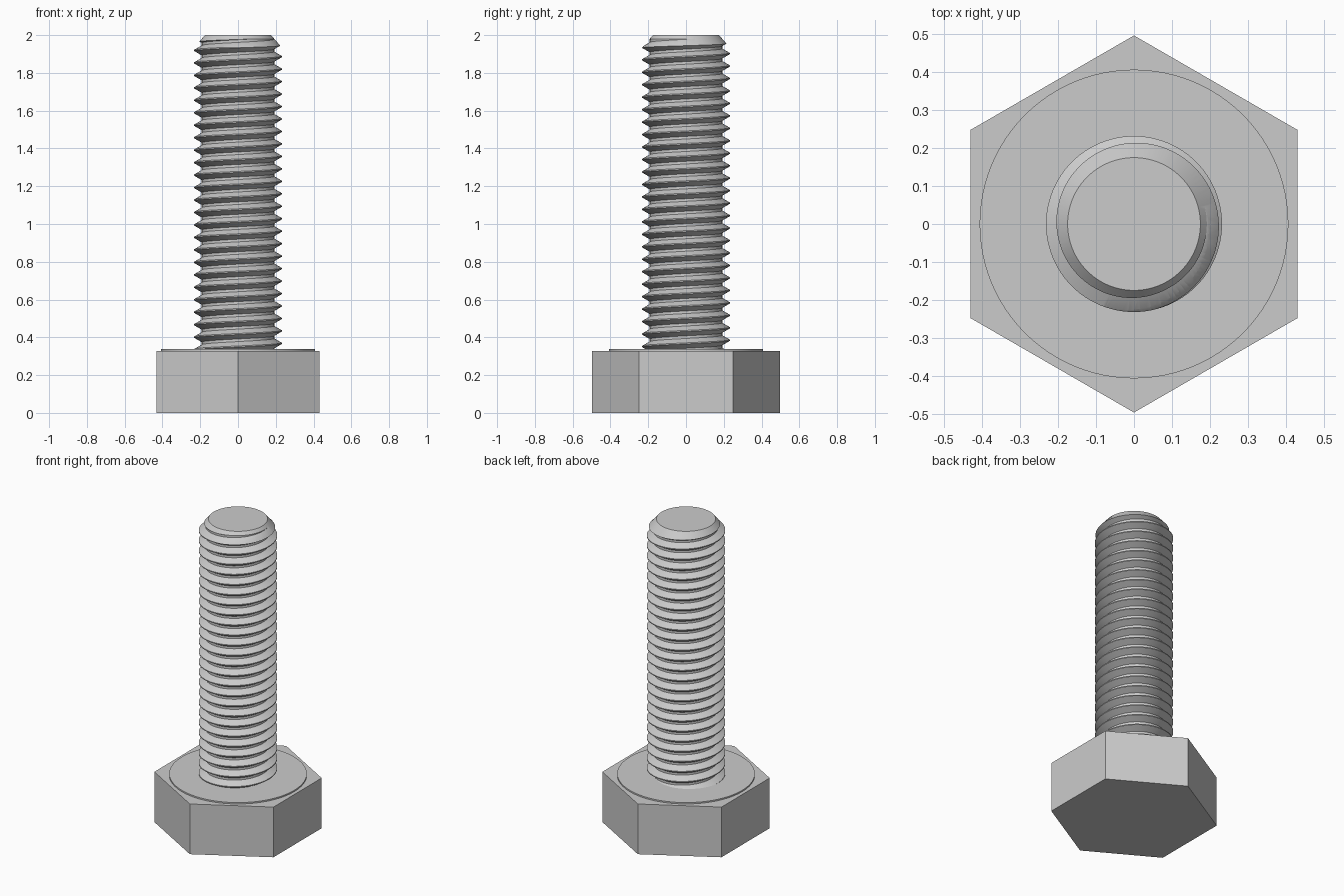
import bpy, bmesh, math

scene_cube = bpy.data.objects.get("Cube")
if scene_cube:
    bpy.data.objects.remove(scene_cube, do_unlink=True)

# Single steel material
steel = bpy.data.materials.new("steel_grey")
steel.use_nodes = True
colour = (0.6, 0.6, 0.6, 1)
steel.diffuse_color = colour
steel.node_tree.nodes["Principled BSDF"].inputs["Base Color"].default_value = colour

SEGMENTS = 96
PITCH = 0.066
ROOT, CREST = 0.192, 0.232
TOP = 2.0


def finish(name, bm):
    bmesh.ops.recalc_face_normals(bm, faces=bm.faces)
    mesh = bpy.data.meshes.new(name)
    bm.to_mesh(mesh)
    bm.free()
    mesh.materials.append(steel)
    obj = bpy.data.objects.new(name, mesh)
    bpy.context.collection.objects.link(obj)
    return obj


def lathe(name, profile, sides, start=0.0):
    """Closed solid of revolution from (radius, z) points."""
    bm = bmesh.new()
    rings = []
    for r, z in profile:
        angles = [start + math.tau * i / sides for i in range(sides)]
        rings.append([bm.verts.new((r * math.cos(a), r * math.sin(a), z)) for a in angles])
    for low, high in zip(rings, rings[1:]):
        for i in range(sides):
            j = (i + 1) % sides
            bm.faces.new((low[i], low[j], high[j], high[i]))
    bm.faces.new(rings[0])
    bm.faces.new(rings[-1])
    return finish(name, bm)


def thread(name, z_crest, turns_below, turns):
    """Closed helical rod; one crest sits at z_crest on the +x side."""
    # Profile of one pitch: root flat, rising flank, crest flat, falling flank
    profile = [(ROOT, -0.040), (ROOT, -0.026), (CREST, -0.003), (CREST, 0.003)]
    bm = bmesh.new()
    rows = 4 * turns
    grid = {}
    for c in range(SEGMENTS):
        a = math.tau * c / SEGMENTS
        for q in range(rows + (4 if c == 0 else 0)):
            r, dz = profile[q % 4]
            z = z_crest + dz + PITCH * (q // 4 - turns_below + c / SEGMENTS)
            grid[c, q] = bm.verts.new((r * math.cos(a), r * math.sin(a), z))

    def vert(c, q):
        return grid[c, q] if c < SEGMENTS else grid[0, q + 4]

    for c in range(SEGMENTS):
        for q in range(rows - 1):
            bm.faces.new((vert(c, q), vert(c + 1, q), vert(c + 1, q + 1), vert(c, q + 1)))
    # Close each end with a fan around the axis
    for q in (0, rows - 1):
        loop = [grid[c, q] for c in range(SEGMENTS)]
        loop += [grid[0, q + k] for k in (4, 3, 2, 1)]
        hub = bm.verts.new((0, 0, (grid[0, q].co.z + grid[0, q + 4].co.z) / 2))
        for i, v in enumerate(loop):
            bm.faces.new((hub, v, loop[(i + 1) % len(loop)]))
    return finish(name, bm)


# Hexagonal head and the raised round bearing face on it
lathe("hex_head", [(0.497, 0), (0.497, 0.328)], 6, math.pi / 2)
washer = lathe("washer_face", [(0.407, 0.31), (0.407, 0.337)], SEGMENTS)

# Threaded shank, trimmed to length with a chamfered tip
shank = thread("threaded_shank", 1.952, 26, 29)
envelope = lathe("shank_envelope", [(0.25, 0.3), (0.25, 1.914), (0.175, TOP)], SEGMENTS)
envelope.hide_render = True
trim = shank.modifiers.new("trim", 'BOOLEAN')
trim.operation = 'INTERSECT'
trim.solver = 'EXACT'
trim.object = envelope
bpy.ops.object.select_all(action='DESELECT')
bpy.context.view_layer.objects.active = shank
shank.select_set(True)
bpy.ops.object.modifier_apply(modifier="trim")
bpy.data.objects.remove(envelope, do_unlink=True)

# Smooth round surfaces, keep hard edges crisp
washer.select_set(True)
bpy.ops.object.shade_smooth_by_angle(angle=math.radians(25))
